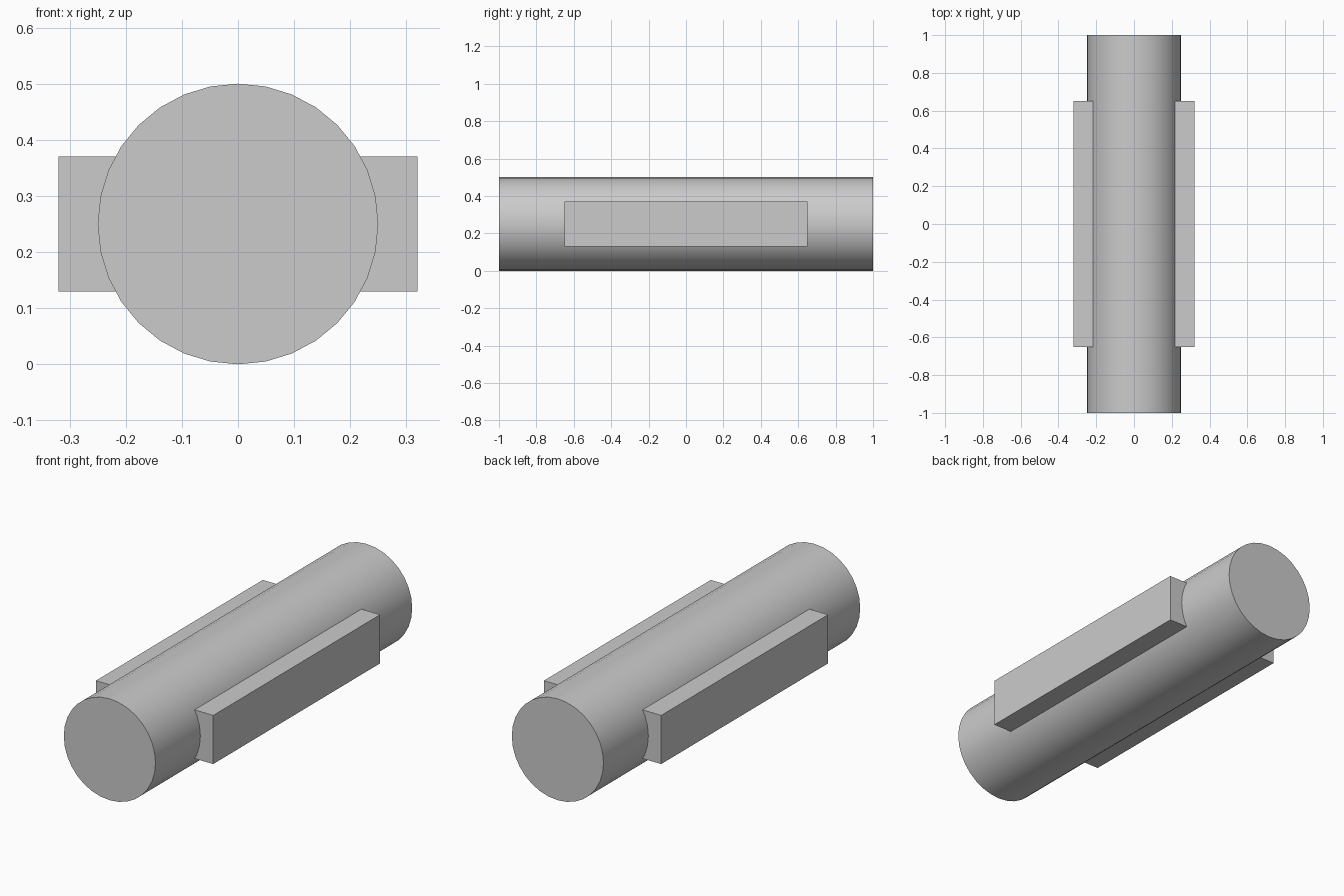
import bpy
import math

cube = bpy.data.objects.get("Cube")
if cube:
    bpy.data.objects.remove(cube, do_unlink=True)

# Single plain grey
grey = bpy.data.materials.new("plain_grey")
grey.use_nodes = True
colour = (0.6, 0.6, 0.6, 1)
grey.diffuse_color = colour
grey.node_tree.nodes["Principled BSDF"].inputs["Base Color"].default_value = colour

RADIUS = 0.25

# Round shaft lying front to back
bpy.ops.mesh.primitive_cylinder_add(vertices=32, radius=RADIUS, depth=2,
                                    location=(0, 0, RADIUS),
                                    rotation=(math.pi / 2, 0, 0))
shaft = bpy.context.object
shaft.name = "shaft"
shaft.data.materials.append(grey)
bpy.ops.object.transform_apply(location=False, rotation=True, scale=True)
bpy.ops.object.shade_smooth_by_angle(angle=math.radians(30))

# Flat bars along both sides, sunk into the shaft
for name, side in (("left_side_bar", 1), ("right_side_bar", -1)):
    bpy.ops.mesh.primitive_cube_add(size=1, location=(side * 0.25, 0, RADIUS))
    bar = bpy.context.object
    bar.name = name
    bar.scale = (0.14, 1.3, 0.24)
    bpy.ops.object.transform_apply(location=False, rotation=False, scale=True)
    bar.data.materials.append(grey)
